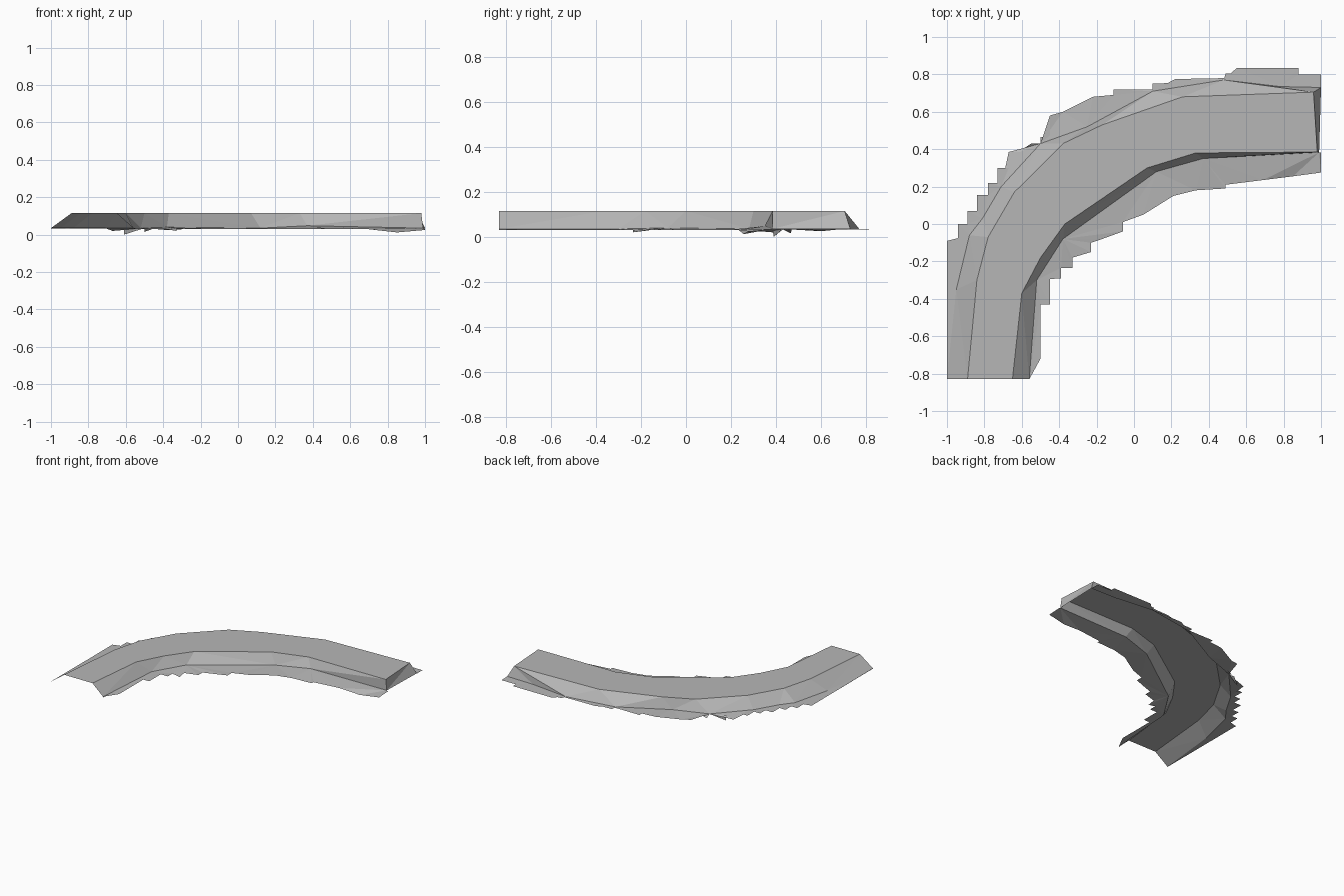
import bpy
from mathutils import Vector

if "Cube" in bpy.data.objects:
    bpy.data.objects.remove(bpy.data.objects["Cube"])

TOP, BASE = 0.115, 0.03

# Mid-grey surface
grey = bpy.data.materials.new("mid_grey")
grey.diffuse_color = (.47, .47, .47, 1)
grey.use_nodes = True
grey.node_tree.nodes["Principled BSDF"].inputs["Base Color"].default_value = grey.diffuse_color


def line(points, z):
    return [Vector((x, y, z)) for x, y in points]


def bridge(name, a, b):
    """Sheet of triangles between two polylines, always taking the shorter diagonal."""
    verts, faces = a + b, []
    i = j = 0
    n = len(a)
    while i < len(a) - 1 or j < len(b) - 1:
        step_a = j == len(b) - 1 or (
            i < len(a) - 1 and (a[i + 1] - b[j]).length < (a[i] - b[j + 1]).length)
        if step_a:
            tri = (i, i + 1, n + j)
            i += 1
        else:
            tri = (i, n + j + 1, n + j)
            j += 1
        p, q, r = (verts[k] for k in tri)
        normal = (q - p).cross(r - p)
        if normal.length > 1e-7:
            faces.append(tri if normal.z >= 0 else tri[::-1])
    mesh = bpy.data.meshes.new(name)
    mesh.from_pydata(verts, [], faces)
    mesh.materials.append(grey)
    obj = bpy.data.objects.new(name, mesh)
    bpy.context.collection.objects.link(obj)
    return obj


def dip(points, lows):
    """Lower the ground edge to the given height at the nearest point."""
    for x, y, z in lows:
        min(points, key=lambda p: (p.x - x) ** 2 + (p.y - y) ** 2).z = z
    return points


# Crest lines of the raised road
crest_out = line([(-.89, -.83), (-.84, -.3), (-.78, -.07), (-.64, .17), (-.38, .43),
                  (-.17, .53), (.26, .68), (.96, .705)], TOP)
crest_in = line([(-.65, -.83), (-.60, -.37), (-.50, -.18), (-.37, 0), (.07, .30),
                 (.33, .38), (.98, .385)], TOP)

# Feet of the banks
foot_out = line([(-1, -.83), (-.95, -.35), (-.88, -.06), (-.81, .03), (-.71, .20),
                 (-.5, .43), (-.25, .52), (.1, .71), (.48, .77), (.78, .735), (1, .73)], BASE + .005)
foot_in = line([(-.56, -.83), (-.52, -.30), (-.38, -.08), (.12, .28), (.37, .35),
                (.99, .383)], BASE + .005)
for p, z in zip(foot_in[1:5], (.035, .04, .035, .048)):
    p.z = z

# Stepped outer ground edge
stairs = [(-1, -.09), (-.94, 0), (-.89, .07), (-.84, .155), (-.78, .22),
          (-.73, .30), (-.67, .385), (-.61, .385)]
edge = [(-1, -.83), (-1, -.35)]
for (x, y), (nx, ny) in zip(stairs, stairs[1:]):
    edge += [(x, y), (nx, y)]
edge += [(-.61, .39), (-.55, .43), (-.5, .43), (-.5, .465), (-.45, .47), (-.45, .58),
         (-.38, .60), (-.22, .68), (-.11, .69), (-.11, .72), (.1, .72), (.1, .75),
         (.22, .755), (.22, .775), (.49, .78), (.49, .805), (.55, .805), (.55, .835),
         (.88, .835), (.88, .80), (1, .80), (1, .73)]
edge_out = dip(line(edge, BASE + .003), [(-.61, .39, 0), (-.5, .465, .015),
                                         (-.38, .60, .025), (-.67, .385, .02)])

# Stepped inner ground edge
edge_in = dip(line([(-.56, -.83), (-.55, -.72), (-.5, -.72), (-.5, -.43), (-.45, -.43),
                    (-.45, -.29), (-.39, -.29), (-.39, -.235), (-.33, -.235), (-.33, -.18),
                    (-.23, -.15), (-.23, -.10), (-.17, -.08), (-.06, -.04), (-.06, .01),
                    (.05, .05), (.21, .15), (.33, .18), (.49, .19), (.49, .21), (.69, .235),
                    (.85, .255), (1, .275), (1, .383)], BASE),
              [(-.33, -.235, .02), (.85, .255, .012), (1, .275, .025)])

# Road surface, banks, verges and the closed right end
bridge("road_surface", crest_out, crest_in)
bridge("outer_bank", crest_out, foot_out)
bridge("inner_bank", crest_in, foot_in)
bridge("outer_verge", foot_out, edge_out)
bridge("inner_verge", foot_in, edge_in)
bridge("end_bank", [crest_out[-1], crest_in[-1]], [foot_out[-1], foot_in[-1]])
